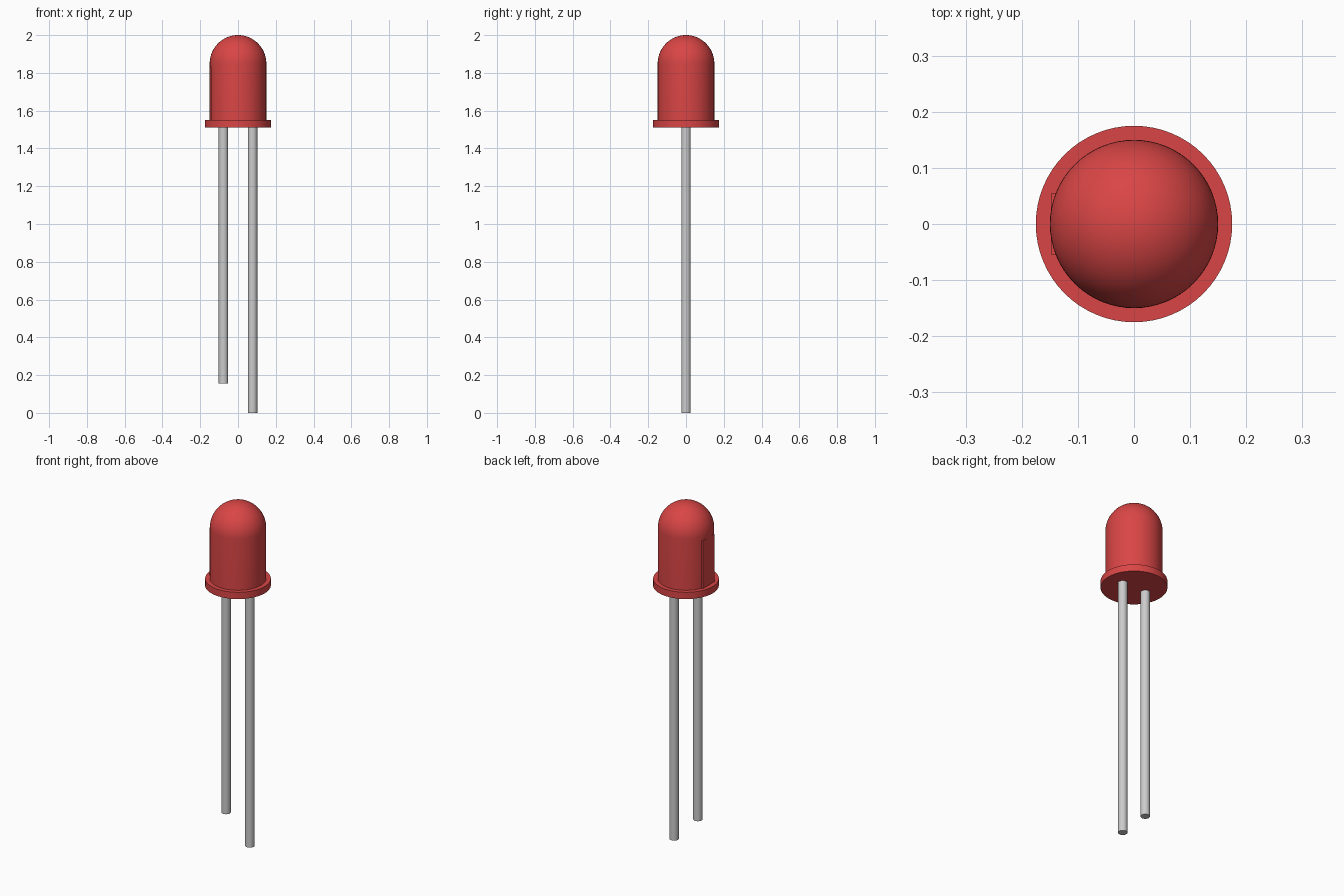
import bpy, bmesh, math
from mathutils import Matrix

if "Cube" in bpy.data.objects:
    bpy.data.objects.remove(bpy.data.objects["Cube"])

red = bpy.data.materials.new("red_lens")
red.diffuse_color = (0.70, 0.06, 0.06, 1)
red.use_nodes = True
red.node_tree.nodes["Principled BSDF"].inputs["Base Color"].default_value = red.diffuse_color


def finish(name, bm, mat=None, smooth=True):
    bmesh.ops.recalc_face_normals(bm, faces=bm.faces)
    me = bpy.data.meshes.new(name)
    bm.to_mesh(me)
    bm.free()
    ob = bpy.data.objects.new(name, me)
    bpy.context.collection.objects.link(ob)
    if mat:
        me.materials.append(mat)
    if smooth:
        bpy.ops.object.select_all(action='DESELECT')
        ob.select_set(True)
        bpy.context.view_layer.objects.active = ob
        bpy.ops.object.shade_smooth_by_angle(angle=math.radians(35))
    return ob


def lathe(name, profile, mat=None, steps=64):
    bm = bmesh.new()
    vs = [bm.verts.new((r, 0, z)) for r, z in profile]
    es = [bm.edges.new(p) for p in zip(vs, vs[1:])]
    bmesh.ops.spin(bm, geom=vs + es, cent=(0, 0, 0), axis=(0, 0, 1),
                   angle=math.tau, steps=steps, use_duplicate=False)
    bmesh.ops.remove_doubles(bm, verts=bm.verts, dist=1e-5)
    return finish(name, bm, mat)


def rod(name, x, z0, z1, r=0.025):
    bm = bmesh.new()
    bmesh.ops.create_cone(bm, cap_ends=True, segments=24, radius1=r, radius2=r,
                          depth=z1 - z0,
                          matrix=Matrix.Translation((x, 0, (z0 + z1) / 2)))
    return finish(name, bm)


# Lens: straight barrel closed by a hemispherical dome
R, Z = 0.15, 1.85
dome = [(R * math.cos(i * math.pi / 32), Z + R * math.sin(i * math.pi / 32))
        for i in range(16)] + [(0, Z + R)]
lathe("lens_body", [(0, 1.55), (R, 1.55)] + dome, red)

# Base flange
lathe("base_flange", [(0, 1.51), (0.175, 1.51), (0.175, 1.55), (0, 1.55)], red)

# Polarity flat on the short-lead side
bm = bmesh.new()
bmesh.ops.create_cube(bm, size=1, matrix=Matrix.Translation((-0.138, 0, 1.69))
                      @ Matrix.Diagonal((0.02, 0.108, 0.28, 1)))
finish("polarity_flat", bm, red, smooth=False)

# Leads: short and long
rod("short_lead", -0.077, 0.155, 1.51)
rod("long_lead", 0.077, 0.0, 1.51)
